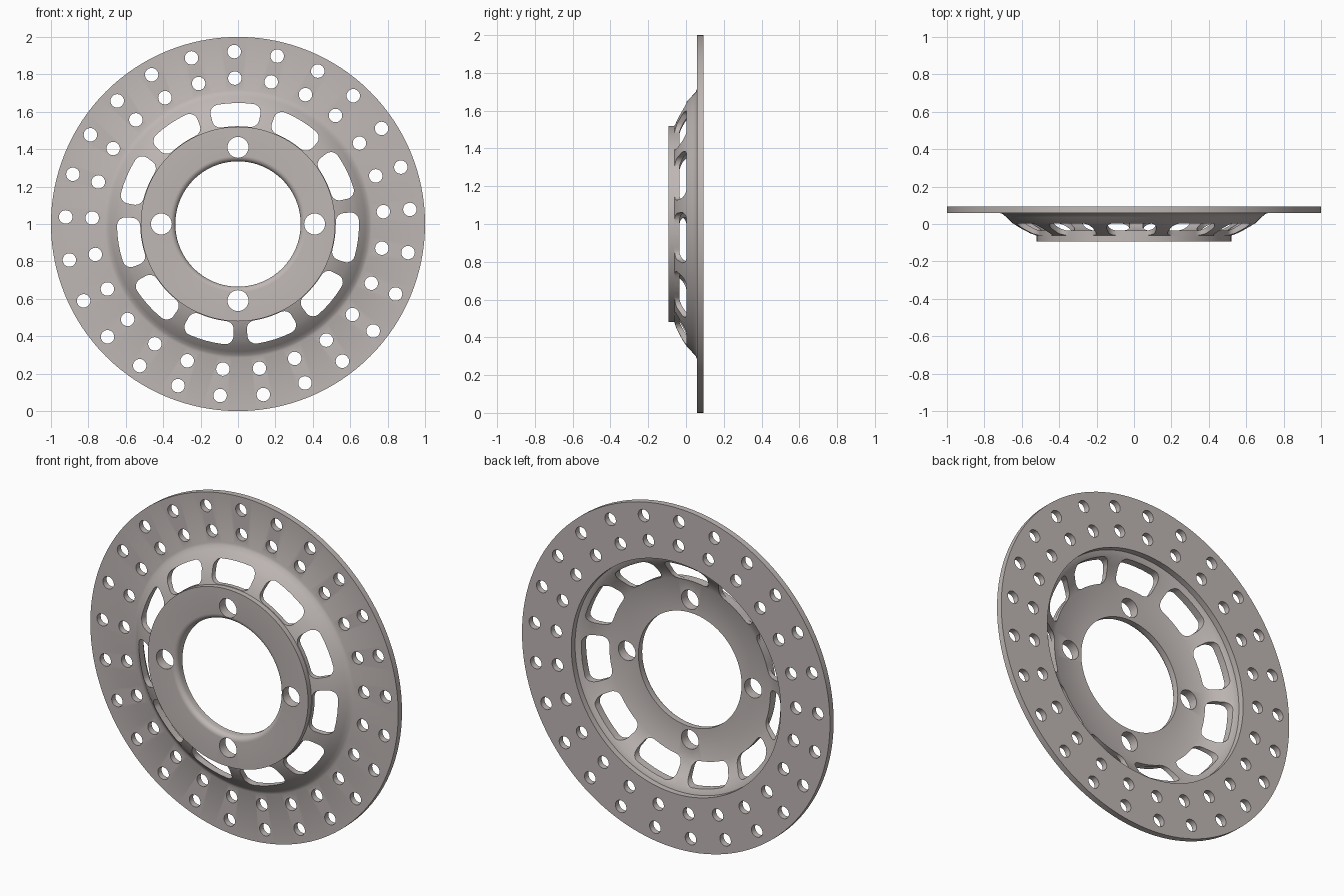
import bpy
import bmesh
from math import sin, cos, pi, radians
from mathutils import Matrix, Vector

if "Cube" in bpy.data.objects:
    bpy.data.objects.remove(bpy.data.objects["Cube"], do_unlink=True)

CENTRE_Z = 1.0
PHASE = radians(-1.25)      # hole pattern offset, clockwise from the top

steel = bpy.data.materials.new("brushed steel")
steel.use_nodes = True
STEEL = (0.52, 0.475, 0.46, 1)
steel.diffuse_color = STEEL
steel.node_tree.nodes["Principled BSDF"].inputs["Base Color"].default_value = STEEL


def polar(radius, angle, y=0.0):
    """Point on the wheel plane, angle clockwise from the top."""
    return Vector((radius * sin(angle), y, CENTRE_Z + radius * cos(angle)))


def make_object(name, bm):
    bmesh.ops.recalc_face_normals(bm, faces=bm.faces)
    mesh = bpy.data.meshes.new(name)
    bm.to_mesh(mesh)
    bm.free()
    mesh.materials.append(steel)
    obj = bpy.data.objects.new(name, mesh)
    bpy.context.collection.objects.link(obj)
    return obj


def revolve(name, profile, segments):
    """Closed (radius, y) profile turned about the axle."""
    bm = bmesh.new()
    rings = [[bm.verts.new(polar(r, 2 * pi * i / segments, y)) for r, y in profile]
             for i in range(segments)]
    n = len(profile)
    for i in range(segments):
        a, b = rings[i], rings[(i + 1) % segments]
        for j in range(n):
            k = (j + 1) % n
            bm.faces.new((a[j], b[j], b[k], a[k]))
    return make_object(name, bm)


def add_prism(bm, outline):
    """Straight cutter through the whole thickness."""
    front = [bm.verts.new((p.x, -0.3, p.z)) for p in outline]
    back = [bm.verts.new((p.x, 0.3, p.z)) for p in outline]
    n = len(outline)
    bm.faces.new(front)
    bm.faces.new(back[::-1])
    for i in range(n):
        j = (i + 1) % n
        bm.faces.new((front[i], front[j], back[j], back[i]))


def add_holes(bm, count, ring, radius, phase, sides):
    for i in range(count):
        c = polar(ring, phase + 2 * pi * i / count)
        add_prism(bm, [c + Vector((radius * cos(t), 0, radius * sin(t)))
                       for t in (2 * pi * s / sides for s in range(sides))])


def slot_outline(mid, inner, outer, half, corner):
    """Ring-shaped window with rounded corners."""
    points = []
    for r, sign, start in ((outer - corner, 1, 0), (inner + corner, 1, 90),
                           (inner + corner, -1, 180), (outer - corner, -1, 270)):
        angle = mid + sign * (half - corner / r)
        centre = polar(r, angle)
        for s in range(7):
            t = angle + radians(start + 15 * s)
            points.append(centre + Vector((sin(t), 0, cos(t))) * corner)
        # curved run along the inner or outer side
        if start in (90, 270):
            edge = inner if start == 90 else outer
            for f in (0.25, 0.5, 0.75):
                points.append(polar(edge, angle - 2 * f * (angle - mid)))
    return points


def cut(target, bm):
    cutter = make_object("cutter", bm)
    cutter.hide_render = True
    mod = target.modifiers.new("cut", 'BOOLEAN')
    mod.operation = 'DIFFERENCE'
    mod.solver = 'EXACT'
    mod.object = cutter
    bpy.ops.object.select_all(action='DESELECT')
    bpy.context.view_layer.objects.active = target
    target.select_set(True)
    bpy.ops.object.modifier_apply(modifier=mod.name)
    bpy.data.objects.remove(cutter, do_unlink=True)


# One-piece disc: friction ring, dished carrier and hub flange
fillet = 0.03
bore, face = 0.335, -0.093
bore_edge = [(bore + fillet * (1 - sin(t)), face + fillet * (1 - cos(t)))
             for t in (radians(15 * s) for s in range(7))]
profile = [
    (1.0, 0.093), (1.0, 0.058),                             # outer rim
    (0.715, 0.058), (0.70, 0.052), (0.682, 0.036),          # dish, front
    (0.65, 0.005), (0.62, -0.015), (0.59, -0.032),
    (0.555, -0.05), (0.52, -0.062),
    (0.52, face),                                           # hub step
] + bore_edge + [
    (bore, -0.037), (0.52, -0.037),                         # hub back
    (0.57, -0.01), (0.61, 0.015), (0.65, 0.05),             # dish, back
    (0.68, 0.058), (0.68, 0.093),                           # ring inner step
]
disc = revolve("brake_disc", profile, 128)

# Cooling holes, two rows
holes = bmesh.new()
add_holes(holes, 25, 0.922, 0.036, PHASE, 24)
add_holes(holes, 25, 0.78, 0.036, PHASE, 24)
# Mounting bolt holes
add_holes(holes, 4, 0.41, 0.056, 0, 32)
cut(disc, holes)

# Carrier windows
slots = bmesh.new()
for i in range(11):
    add_prism(slots, slot_outline(PHASE + 2 * pi * i / 11, 0.523, 0.647,
                                  radians(12.8), 0.045))
cut(disc, slots)

bpy.ops.object.shade_smooth_by_angle(angle=radians(30))
